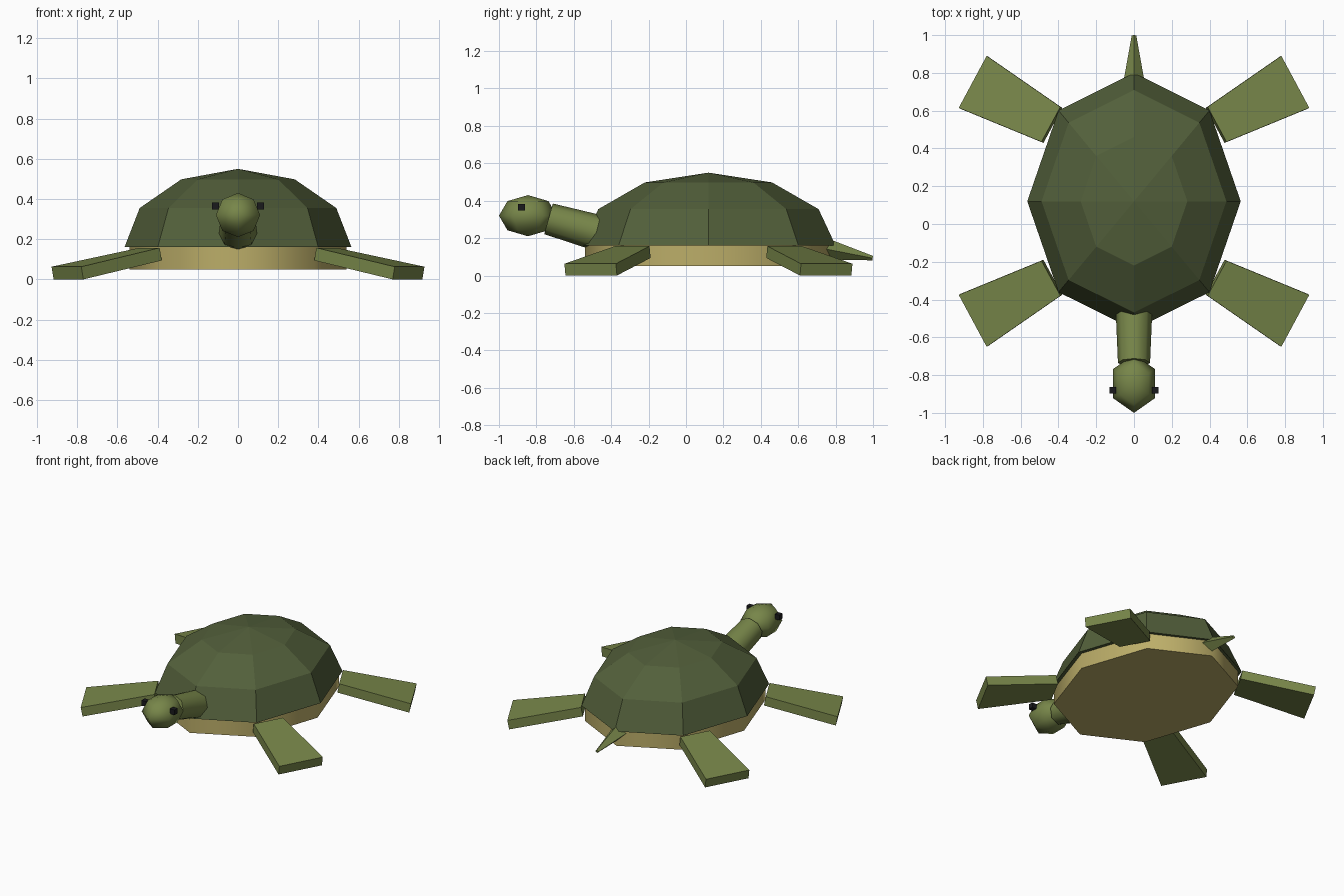
import bpy, bmesh, math
from mathutils import Vector

if "Cube" in bpy.data.objects:
    bpy.data.objects.remove(bpy.data.objects["Cube"])


def material(name, rgb):
    m = bpy.data.materials.new(name)
    m.diffuse_color = (*rgb, 1)
    m.use_nodes = True
    m.node_tree.nodes["Principled BSDF"].inputs["Base Color"].default_value = m.diffuse_color
    return m


SHELL = material("dark_green_shell", (0.085, 0.115, 0.043))
SKIN = material("olive_skin", (0.185, 0.238, 0.067))
BELLY = material("tan_belly", (0.50, 0.42, 0.14))
BLACK = material("black_eye", (0.01, 0.01, 0.012))


def finish(name, mat, smooth=None):
    """Name and colour the active object, optionally smooth it."""
    ob = bpy.context.object
    ob.name = ob.data.name = name
    ob.data.materials.append(mat)
    if smooth:
        bpy.ops.object.shade_smooth_by_angle(angle=math.radians(smooth))
    return ob


def from_bmesh(name, bm, mat):
    bmesh.ops.recalc_face_normals(bm, faces=bm.faces)
    me = bpy.data.meshes.new(name)
    bm.to_mesh(me)
    bm.free()
    me.materials.append(mat)
    ob = bpy.data.objects.new(name, me)
    bpy.context.collection.objects.link(ob)
    return ob


def cone(name, start, end, r1, r2, sides, mat, smooth=None):
    """Tapered prism running from start to end."""
    a, b = Vector(start), Vector(end)
    bpy.ops.mesh.primitive_cone_add(
        vertices=sides, radius1=r1, radius2=r2, depth=(b - a).length,
        location=(a + b) / 2,
        rotation=(b - a).to_track_quat('Z', 'Y').to_euler())
    return finish(name, mat, smooth)


MID_Y = 0.12

# Shell: upper half of an eight-sided sphere, closed underneath
bm = bmesh.new()
bmesh.ops.create_uvsphere(bm, u_segments=8, v_segments=6, radius=1)
bmesh.ops.delete(bm, geom=[v for v in bm.verts if v.co.z < -0.01], context='VERTS')
bmesh.ops.holes_fill(bm, edges=bm.edges, sides=0)
shell = from_bmesh("shell", bm, SHELL)
shell.scale = (0.565, 0.68, 0.39)
shell.location = (0, MID_Y, 0.16)

# Belly plate: eight-sided drum under the shell
bpy.ops.mesh.primitive_cylinder_add(vertices=8, radius=1, depth=0.12,
                                    location=(0, MID_Y, 0.11))
bpy.context.object.scale = (0.54, 0.66, 1)
finish("belly", BELLY, 60)

# Neck and tail
cone("neck", (0, -0.43, 0.217), (0, -0.735, 0.303), 0.098, 0.085, 8, SKIN, 60)
cone("tail", (0, 0.72, 0.147), (0, 0.998, 0.093), 0.062, 0.012, 4, SKIN)

# Head: stretched low-poly sphere
bpy.ops.mesh.primitive_uv_sphere_add(segments=6, ring_count=4, radius=1,
                                     location=(0, -0.845, 0.32))
bpy.context.object.scale = (0.127, 0.155, 0.11)
finish("head", SKIN, 80)

# Eyes: small cubes
for side, label in ((1, "right"), (-1, "left")):
    bpy.ops.mesh.primitive_cube_add(size=0.036,
                                    location=(side * 0.112, -0.88, 0.365))
    finish("eye_" + label, BLACK)

# Flippers: flared slabs sloping down and out, mirrored to four corners
TOP = [(0.49, -0.195, 0.157), (0.39, -0.38, 0.157),
       (0.78, -0.65, 0.063), (0.928, -0.375, 0.063)]
DROP = Vector((-0.0105, 0.0057, -0.063))
for sx, side in ((1, "right"), (-1, "left")):
    for sy, end in ((1, "front"), (-1, "back")):
        bm = bmesh.new()
        rings = []
        for off in (Vector(), DROP):
            pts = [Vector(p) + off for p in TOP]
            rings.append([bm.verts.new((sx * p.x, MID_Y + sy * (p.y - MID_Y), p.z))
                          for p in pts])
        for ring in rings:
            bm.faces.new(ring)
        for i in range(4):
            j = (i + 1) % 4
            bm.faces.new((rings[0][i], rings[0][j], rings[1][j], rings[1][i]))
        from_bmesh(f"{end}_leg_{side}", bm, SKIN)
